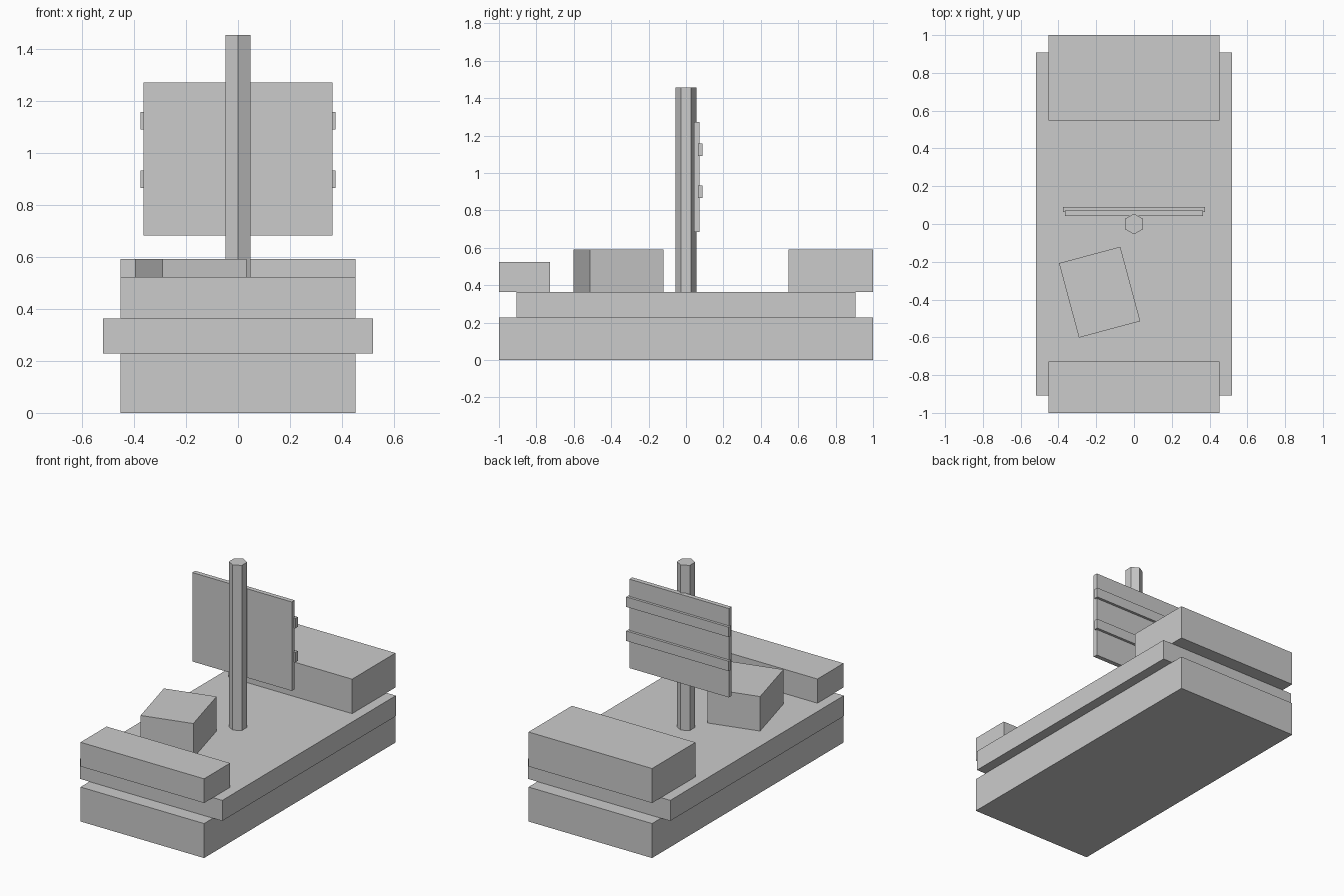
import bpy
import math

if "Cube" in bpy.data.objects:
    bpy.data.objects.remove(bpy.data.objects["Cube"])


def box(name, x, y, z, angle=0.0):
    """Box from (min, max) extents, optionally turned about its own vertical axis."""
    spans = (x, y, z)
    bpy.ops.mesh.primitive_cube_add(
        size=1, location=[(a + b) / 2 for a, b in spans], rotation=(0, 0, angle))
    obj = bpy.context.object
    obj.name = name
    obj.scale = [b - a for a, b in spans]
    return obj


DECK = 0.364

# Hull and overhanging deck
box("hull", (-0.452, 0.452), (-1, 1), (0, 0.228))
box("deck", (-0.52, 0.52), (-0.907, 0.907), (0.228, DECK))

# Raised bow and stern
box("bow_block", (-0.452, 0.452), (-1, -0.728), (DECK, 0.524))
box("stern_block", (-0.452, 0.452), (0.547, 1), (DECK, 0.592))

# Crate sitting askew on the deck
box("crate", (-0.350, -0.014), (-0.565, -0.157), (DECK, 0.592), math.radians(15))

# Six-sided mast
mast_top = 1.456
bpy.ops.mesh.primitive_cylinder_add(
    vertices=6, radius=0.055, depth=mast_top - DECK,
    location=(0, 0, (mast_top + DECK) / 2))
bpy.context.object.name = "mast"

# Sail panel with two battens on its rear face
box("sail", (-0.364, 0.364), (0.042, 0.072), (0.684, 1.272))
for label, z in (("lower", 0.900), ("upper", 1.125)):
    box(label + "_batten", (-0.375, 0.375), (0.063, 0.089), (z - 0.033, z + 0.033))
